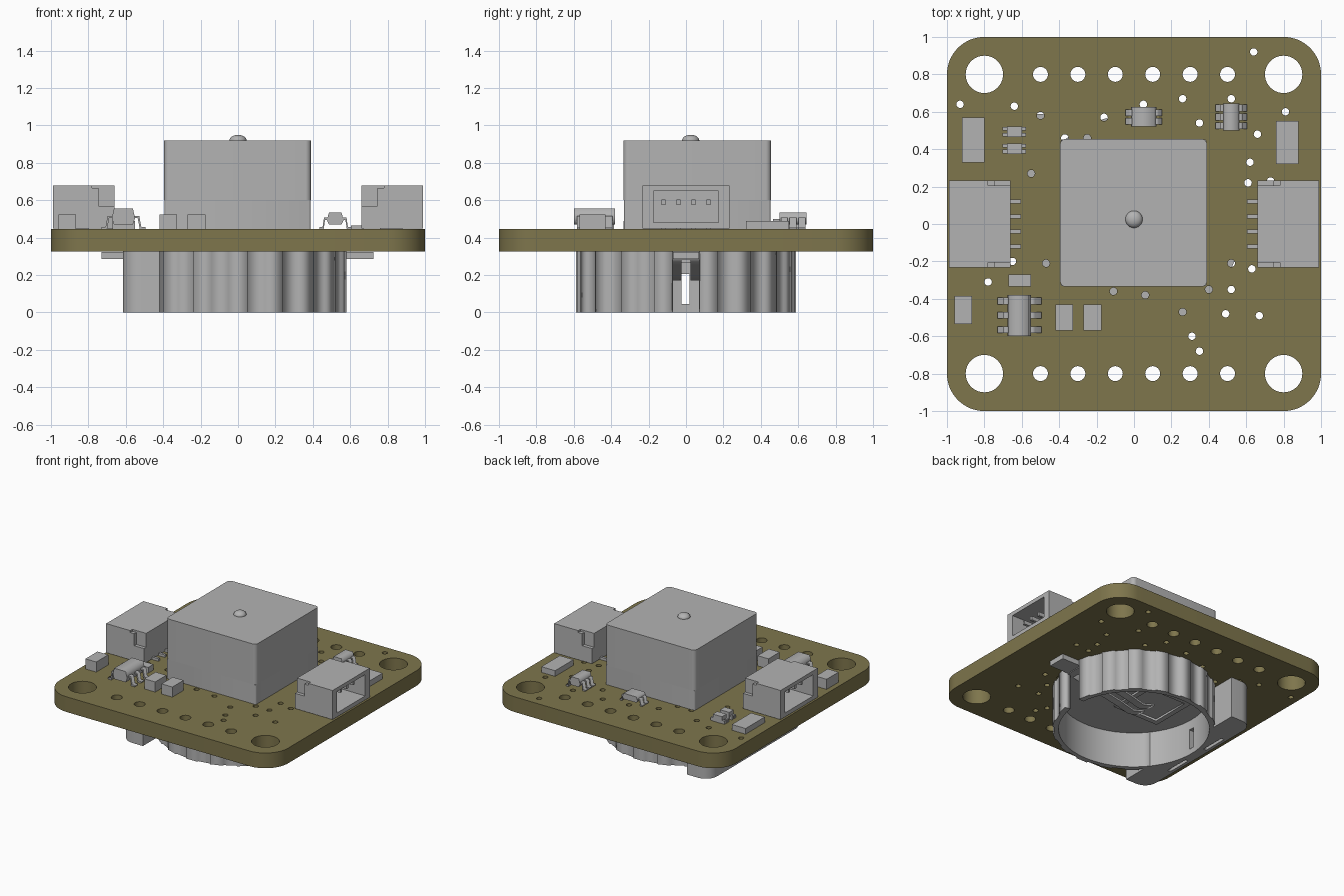
import bpy, bmesh
from math import cos, sin, radians
from mathutils import Matrix

if "Cube" in bpy.data.objects:
    bpy.data.objects.remove(bpy.data.objects["Cube"])


def material(name, rgb):
    m = bpy.data.materials.new(name)
    m.use_nodes = True
    m.diffuse_color = (*rgb, 1)
    m.node_tree.nodes["Principled BSDF"].inputs["Base Color"].default_value = (*rgb, 1)
    return m


OLIVE = material("olive board", (0.21, 0.18, 0.073))
GREY = material("component grey", (0.45, 0.45, 0.45))
TOP = 0.445


def finish(name, bm, mat, smooth=False):
    bmesh.ops.remove_doubles(bm, verts=bm.verts, dist=0.0002)
    bmesh.ops.recalc_face_normals(bm, faces=bm.faces)
    mesh = bpy.data.meshes.new(name)
    bm.to_mesh(mesh)
    bm.free()
    mesh.materials.append(mat)
    ob = bpy.data.objects.new(name, mesh)
    bpy.context.collection.objects.link(ob)
    if smooth:
        bpy.ops.object.select_all(action='DESELECT')
        ob.select_set(True)
        bpy.context.view_layer.objects.active = ob
        bpy.ops.object.shade_smooth_by_angle(angle=radians(30))
    return ob


def boxes(name, specs, mat=GREY):
    """One object made of boxes, each (x0, x1, y0, y1, z0, z1)."""
    bm = bmesh.new()
    for x0, x1, y0, y1, z0, z1 in specs:
        m = Matrix.Translation(((x0 + x1) / 2, (y0 + y1) / 2, (z0 + z1) / 2))
        m = m @ Matrix.Diagonal((abs(x1 - x0), abs(y1 - y0), abs(z1 - z0), 1))
        bmesh.ops.create_cube(bm, size=1, matrix=m)
    bmesh.ops.recalc_face_normals(bm, faces=bm.faces)
    return finish(name, bm, mat)


def arc(cx, cy, r, a0, a1, n):
    angles = [radians(a0 + (a1 - a0) * i / n) for i in range(n + 1)]
    return [(cx + r * cos(a), cy + r * sin(a)) for a in angles]


def circle(cx, cy, r, n=24):
    return arc(cx, cy, r, 0, 360, n)[:-1]


def rounded(x0, x1, y0, y1, r, n=8):
    return (arc(x1 - r, y1 - r, r, 0, 90, n) + arc(x0 + r, y1 - r, r, 90, 180, n)
            + arc(x0 + r, y0 + r, r, 180, 270, n) + arc(x1 - r, y0 + r, r, 270, 360, n))


def prism(name, loops, lo, hi, mat=GREY, smooth=False, along_y=False):
    """Extrude an outline with optional holes between two heights (or y depths)."""
    cu = bpy.data.curves.new(name + "_outline", 'CURVE')
    cu.dimensions, cu.fill_mode, cu.extrude = '2D', 'BOTH', (hi - lo) / 2
    for loop in loops:
        sp = cu.splines.new('POLY')
        sp.points.add(len(loop) - 1)
        for p, (x, y) in zip(sp.points, loop):
            p.co = (x, y, 0, 1)
        sp.use_cyclic_u = True
    tmp = bpy.data.objects.new(name + "_outline", cu)
    bpy.context.collection.objects.link(tmp)
    deps = bpy.context.evaluated_depsgraph_get()
    mesh = bpy.data.meshes.new_from_object(tmp.evaluated_get(deps))
    bpy.data.objects.remove(tmp)
    bm = bmesh.new()
    bm.from_mesh(mesh)
    bpy.data.meshes.remove(mesh)
    mid = (lo + hi) / 2
    if along_y:
        bm.transform(Matrix.Translation((0, mid, 0)) @ Matrix.Rotation(radians(90), 4, 'X'))
    else:
        bm.transform(Matrix.Translation((0, 0, mid)))
    return finish(name, bm, mat, smooth)


# Circuit board with mounting holes, pin rows and vias
vias = [(.64, .92), (-.93, .64), (-.64, .63), (-.5, .58), (-.16, .57), (.05, .64), (.26, .67),
        (.52, .67), (.35, .54), (.81, .6), (.66, .48), (.62, .33), (.61, .22), (.73, .23),
        (-.78, -.31), (-.65, -.2), (.63, -.24), (.52, -.35), (.49, -.48), (.67, -.49),
        (.31, -.6), (.35, -.68), (-.55, .27), (-.37, .46), (-.25, .46), (-.47, -.21),
        (-.11, -.36), (.06, -.38), (.4, -.35), (.26, -.47), (.52, -.21)]
holes = [circle(x, y, 0.1, 40) for x in (-.8, .8) for y in (-.8, .8)]
holes += [circle(-.5 + .2 * i, y, 0.04) for i in range(6) for y in (-.8, .8)]
holes += [circle(x, y, 0.02, 14) for x, y in vias]
prism("circuit_board", [rounded(-1, 1, -1, 1, 0.2, 16)] + holes, 0.325, TOP, OLIVE, True)

# Central module with a round contact on top
prism("module_base", [rounded(-.392, .388, -.332, .452, 0.01, 2)], TOP, 0.6)
prism("module_cover", [rounded(-.395, .39, -.335, .455, 0.03)], 0.6, 0.92, GREY, True)
bm = bmesh.new()
bmesh.ops.create_uvsphere(bm, u_segments=24, v_segments=12, radius=1,
                          matrix=Matrix.Translation((0, .025, .92)) @ Matrix.Diagonal((.046, .046, .03, 1)))
finish("module_contact", bm, GREY, True)

# Side connectors, open outwards, with pins and solder tails
for side, s in (("left", 1), ("right", -1)):
    parts = [(.66, .72, -.205, .205, .45, .68),
             (.78, .99, -.232, .232, .65, .68), (.72, .78, -.205, .205, .65, .68),
             (.66, .99, -.232, .232, .45, .482)]
    for t in (-1, 1):
        parts += [(.745, .99, t * .175, t * .232, .482, .65),
                  (.66, .745, t * .175, t * .232, .482, .57),
                  (.72, .745, t * .175, t * .205, .57, .65),
                  (.745, .78, t * .175, t * .232, .65, .665)]
    boxes(side + "_connector", [(s * a, s * b, c, d, e, f) for a, b, c, d, e, f in parts])
    rows = [-.12, -.04, .04, .12]
    boxes(side + "_connector_pins", [(s * .71, s * .93, y - .01, y + .01, .575, .605) for y in rows]
          + [(s * .605, s * .67, y - .01, y + .01, TOP, .465) for y in rows])


# Chips with gull-wing leads
def chip(name, x0, x1, y0, y1, top, reach, rows):
    w, mid = (x1 - x0) / 2, (x0 + x1) / 2
    low, waist, c = TOP + .025, (TOP + top) / 2 + .005, .012
    prism(name, [[(x0, waist), (x0 + c, low), (x1 - c, low), (x1, waist),
                  (x1 - c, top), (x0 + c, top)]], y0, y1, along_y=True)
    out, t = w + reach, .012
    for s in (-1, 1):
        lead = [(w - .01, waist + t), (w + reach * .4, waist + t), (w + reach * .6, TOP + t),
                (out, TOP + t), (out, TOP), (w + reach * .45, TOP),
                (w + reach * .25, waist), (w - .01, waist)]
        for i, y in enumerate(rows):
            prism(f"{name}_lead_{'a' if s < 0 else 'b'}_{i}", [[(mid + s * x, z) for x, z in lead]],
                  y - .018, y + .018, along_y=True)


chip("large_chip", -.675, -.55, -.6, -.38, .555, .055, (-.565, -.488, -.412))
chip("small_chip", .475, .565, .5, .645, .535, .038, (.525, .572, .62))
chip("rear_chip", -.015, .12, .52, .625, .515, .03, (.55, .595))

# Plain surface parts: x range, y range, top height
plain = {"right_flat_part": (-.92, -.8, .33, .57, .49), "left_flat_part": (.76, .88, .32, .55, .49),
         "side_capacitor": (-.96, -.865, -.535, -.385, .525),
         "front_capacitor_a": (-.42, -.325, -.57, -.43, .525),
         "front_capacitor_b": (-.27, -.175, -.57, -.43, .525),
         "small_resistor": (-.67, -.55, -.335, -.27, .49)}
for name, (x0, x1, y0, y1, z) in plain.items():
    boxes(name, [(x0, x1, y0, y1, TOP, z)])
for i, y in enumerate((.403, .493)):
    boxes(f"twin_part_{i}", [(-.68, -.6, y - .028, y + .028, TOP, .5)]
          + [(x - .012, x + .012, y + d - .01, y + d + .01, TOP, .47)
             for x in (-.69, -.59) for d in (-.016, .016)])

# Coin cell holder: two ribbed wall halves, end block and roof
INNER = 0.54
for side, t in (("back", 1), ("front", -1)):
    ribs = []
    for i in range(14):
        r, a = (.585, .574)[i % 2], 7.5 + i * 9.7
        ribs += arc(0, 0, r, a, a + 9.4, 1)
    wall = ribs + arc(0, 0, INNER, 143, 7.5, 24)
    prism("holder_wall_" + side, [[(x, t * y) for x, y in wall]], 0, .325)
block = (arc(0, 0, INNER, 219, 141, 16) + [(-.42, .588)] + arc(-.515, .488, .1, 90, 180, 8)
         + arc(-.515, -.488, .1, 180, 270, 8) + [(-.42, -.588)])
end = prism("holder_end_block", [block], 0, .325, GREY, True)
cutter = boxes("slot_cutter", [(-.8, -.4, -.025, .018, .045, .205), (-.59, -.565, -.3, -.1, -.1, .2),
                               (-.59, -.565, .1, .3, -.1, .2)])
cutter.hide_render = True
cutter.hide_viewport = True
cut = end.modifiers.new("slots", 'BOOLEAN')
cut.operation, cut.object, cut.solver = 'DIFFERENCE', cutter, 'EXACT'
prism("holder_roof", [circle(0, 0, .56, 48)], .28, .325)

# Holder terminals, spring strips and contact plate
boxes("holder_terminals", [(.5, .725, -.07, .07, .285, .324), (-.73, -.58, -.07, .07, .285, .324)])
for i, y in enumerate((-.055, .055)):
    spring = [(.5, .28), (.4, .255), (.1, .2), (-.02, .17), (-.12, .2),
              (-.12, .215), (-.02, .185), (.1, .215), (.4, .27), (.5, .285)]
    prism(f"spring_strip_{i}", [spring], y - .03, y + .03, along_y=True)
plate = [(-.2, -.2), (.2, -.2), (.2, .2), (-.2, .2)]
prism("contact_plate", [[(x - .18, y) for x, y in plate],
                        [(x * .8 - .18, y * .8) for x, y in plate]], .265, .281)
